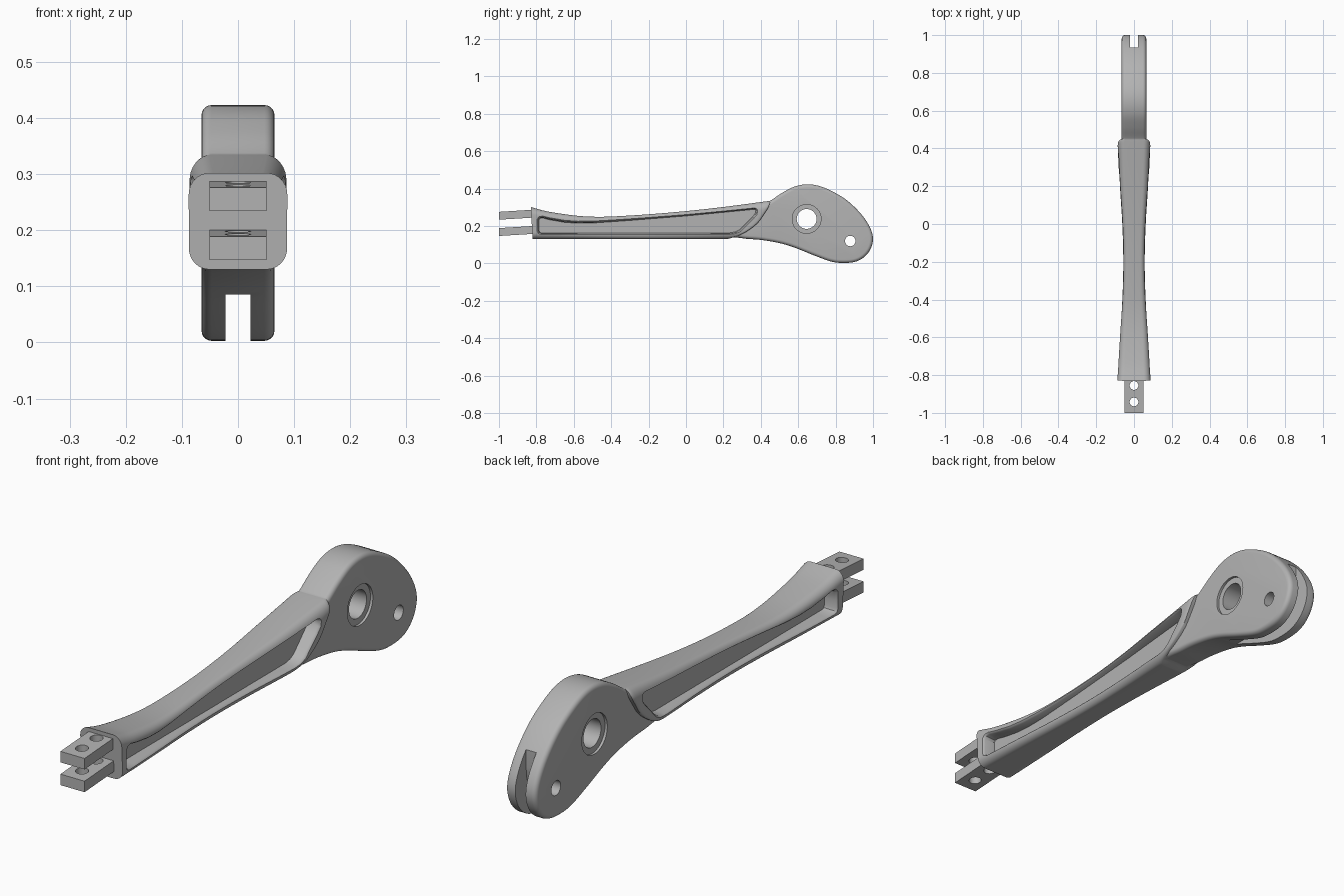
import bpy, bmesh, math
from mathutils import Vector

cube = bpy.data.objects.get("Cube")
if cube:
    bpy.data.objects.remove(cube, do_unlink=True)

metal = bpy.data.materials.new("satin grey metal")
metal.use_nodes = True
metal.diffuse_color = (0.45, 0.45, 0.45, 1)
metal.node_tree.nodes["Principled BSDF"].inputs["Base Color"].default_value = (0.45, 0.45, 0.45, 1)


def curve(pts, x):
    """Smooth value through (x, value) points."""
    x = min(max(x, pts[0][0]), pts[-1][0])
    i = next(k for k in range(len(pts) - 1) if x <= pts[k + 1][0])

    def slope(k):
        a, b = pts[max(k - 1, 0)], pts[min(k + 1, len(pts) - 1)]
        return (b[1] - a[1]) / (b[0] - a[0])
    (x0, y0), (x1, y1) = pts[i], pts[i + 1]
    h = x1 - x0
    t = (x - x0) / h
    return (y0 * (1 + 2 * t) * (1 - t) ** 2 + slope(i) * h * t * (1 - t) ** 2
            + y1 * t * t * (3 - 2 * t) - slope(i + 1) * h * t * t * (1 - t))


def smooth_loop(pts, steps):
    """Closed Catmull-Rom outline."""
    out, n = [], len(pts)
    p = [Vector(q) for q in pts]
    for i in range(n):
        a, b, c, d = p[i - 1], p[i], p[(i + 1) % n], p[(i + 2) % n]
        for s in range(steps):
            t = s / steps
            out.append(0.5 * (2 * b + (c - a) * t + (2 * a - 5 * b + 4 * c - d) * t * t
                              + (3 * b - a - 3 * c + d) * t ** 3))
    return out


def grow(loop, d):
    """Offset a closed outline outward by d."""
    n = len(loop)
    area = sum(loop[i - 1].cross(loop[i]) for i in range(n))
    sign = 1 if area > 0 else -1
    out = []
    for i in range(n):
        t = (loop[(i + 1) % n] - loop[i]).normalized() + (loop[i] - loop[i - 1]).normalized()
        t.normalize()
        out.append(loop[i] + Vector((t.y, -t.x)) * d * sign)
    return out


def loft(name, rings, strip_caps=False):
    bm = bmesh.new()
    vs = [[bm.verts.new(p) for p in r] for r in rings]
    n = len(vs[0])
    for a, b in zip(vs, vs[1:]):
        for i in range(n):
            j = (i + 1) % n
            bm.faces.new((a[i], a[j], b[j], b[i]))
    for r in (vs[0], vs[-1]):
        if strip_caps:
            for i in range(n // 2 - 1):
                bm.faces.new((r[i], r[i + 1], r[n - 2 - i], r[n - 1 - i]))
        else:
            bm.faces.new(r)
    bmesh.ops.recalc_face_normals(bm, faces=bm.faces)
    me = bpy.data.meshes.new(name)
    bm.to_mesh(me)
    bm.free()
    ob = bpy.data.objects.new(name, me)
    bpy.context.collection.objects.link(ob)
    return ob


def slab(name, loop, x0, x1):
    return loft(name, [[(x, p[0], p[1]) for p in loop] for x in (x0, x1)])


def disc(cy, cz, r, sides=48):
    return [(cy + r * math.cos(k * math.tau / sides), cz + r * math.sin(k * math.tau / sides))
            for k in range(sides)]


def combine(ob, tools, operation):
    """Apply booleans and delete the tools."""
    for t in tools:
        m = ob.modifiers.new("bool", 'BOOLEAN')
        m.object, m.operation, m.solver = t, operation, 'EXACT'
    dg = bpy.context.evaluated_depsgraph_get()
    me = bpy.data.meshes.new_from_object(ob.evaluated_get(dg))
    ob.modifiers.clear()
    ob.data = me
    for t in tools:
        bpy.data.objects.remove(t, do_unlink=True)


def finish(ob, angle=35):
    ob.data.materials.clear()
    ob.data.materials.append(metal)
    bpy.ops.object.select_all(action='DESELECT')
    ob.select_set(True)
    bpy.context.view_layer.objects.active = ob
    bpy.ops.object.shade_smooth_by_angle(angle=math.radians(angle))


# Handle: rounded rectangular sections along y, with a curved rear lip
half = [(-.83, .088), (-.6, .074), (-.4, .062), (-.2, .057), (0, .063), (.2, .076), (.45, .088)]
top = [(-.83, .302), (-.75, .28), (-.6, .257), (-.5, .25), (-.4, .251), (-.2, .263),
       (0, .28), (.2, .302), (.45, .335)]
rear = [(0, .22), (.1, .28), (.25, .335), (.45, .385), (.65, .415), (.85, .442), (1, .45)]
BOTTOM, RU, RV = .13, .42, .22

side = []
for k in range(9):
    a = math.pi / 2 * k / 8
    side.append((1 - RU + RU * math.sin(a), RV - RV * math.cos(a)))
side += [(1, RV + (1 - 2 * RV) * k / 8) for k in range(1, 8)]
side += [(u, 1 - v) for u, v in reversed(side[:9])]
section = side + [(-u, v) for u, v in reversed(side)]

stations = [(k / 45 * .985, 1) for k in range(46)] + [(.992, .985), (.997, .96), (1, .92)]
rings = []
for t, squeeze in stations:
    ring = []
    for u, v in section:
        start = -.82 - .01 * v
        y = start + (curve(rear, v) - start) * t
        ring.append((u * squeeze * curve(half, y), y, BOTTOM + v * (curve(top, y) - BOTTOM)))
    rings.append(ring)
lever = loft("lever_body", rings, strip_caps=True)

# Head: teardrop plate with rounded rims
outline = smooth_loop([
    (.2, .16), (.2, .27), (.36, .305), (.44, .33), (.51, .375), (.58, .411), (.65, .423),
    (.72, .412), (.8, .376), (.87, .33), (.94, .26), (.985, .19), (1, .13), (.985, .074),
    (.95, .032), (.9, .008), (.83, .003), (.77, .012), (.68, .045), (.58, .085), (.5, .109),
    (.4, .126), (.3, .135)], 5)
rim = .018
arc = [(rim * (1 - math.sin(a)), rim * (1 - math.cos(a)))
       for a in (math.pi / 2 * k / 5 for k in range(6))]
profile = [(-.065 + rim - rim * math.cos(a), -rim * (1 - math.sin(a)))
           for a in (math.pi / 2 * k / 5 for k in range(6))]
profile += [(-x, d) for x, d in reversed(profile)]
head = loft("head", [[(x, p.x, p.y) for p in grow(outline, d)] for x, d in profile])
combine(lever, [head], 'UNION')

# Side pockets with softened lips
corners = [Vector(p) for p in (
    (-.775, .16), (-.786, .165), (-.79, .176), (-.79, .235), (-.782, .245), (-.765, .247),
    (-.73, .238), (-.65, .224), (-.58, .219), (-.5, .22), (-.3, .234), (0, .258), (.362, .293),
    (.373, .291), (.377, .282), (.373, .264), (.355, .243), (.29, .178), (.265, .165), (.235, .16))]
pocket = []
for i, p in enumerate(corners):
    q = corners[(i + 1) % len(corners)]
    n = max(1, math.ceil((q - p).length / .04))
    pocket += [p.lerp(q, k / n) for k in range(n)]
cutters = []
for s in (-1, 1):
    rings = [[(s * .035, p.x, p.y) for p in grow(pocket, -.004)]]
    for dx, d in ((-.009, 0), (-.003, .003), (.002, .009), (.03, .009)):
        rings.append([(s * (curve(half, p.x) + dx), p.x, p.y) for p in grow(pocket, d)])
    cutters.append(loft("pocket_cutter", rings))
    # Shallow recess around the main bore
    cutters.append(slab("recess_cutter", disc(.645, .238, .077), s * .055, s * .1))

# Bores and the rear slot
cutters.append(slab("bore_cutter", disc(.645, .238, .053), -.2, .2))
cutters.append(slab("pin_cutter", disc(.878, .12, .028), -.2, .2))
cutters.append(slab("slot_cutter", [
    (.935, .4), (.935, .2), (.93, .15), (.91, .115), (.88, .093), (.84, .085), (.5, .085),
    (.5, -.1), (1.1, -.1), (1.1, .4)], -.022, .022))
combine(lever, cutters, 'DIFFERENCE')
finish(lever)

# Two drilled tangs at the front end
for name, z in (("upper_tang", .234), ("lower_tang", .147)):
    tang = slab(name, [(-1, z), (-.805, z + .012), (-.808, z + .054), (-1, z + .042)], -.051, .051)
    holes = []
    for y in (-.942, -.855):
        loop = disc(0, y, .023, 32)
        holes.append(loft("hole_cutter", [[(a, b, h) for a, b in loop] for h in (z - .1, z + .15)]))
    combine(tang, holes, 'DIFFERENCE')
    finish(tang)
